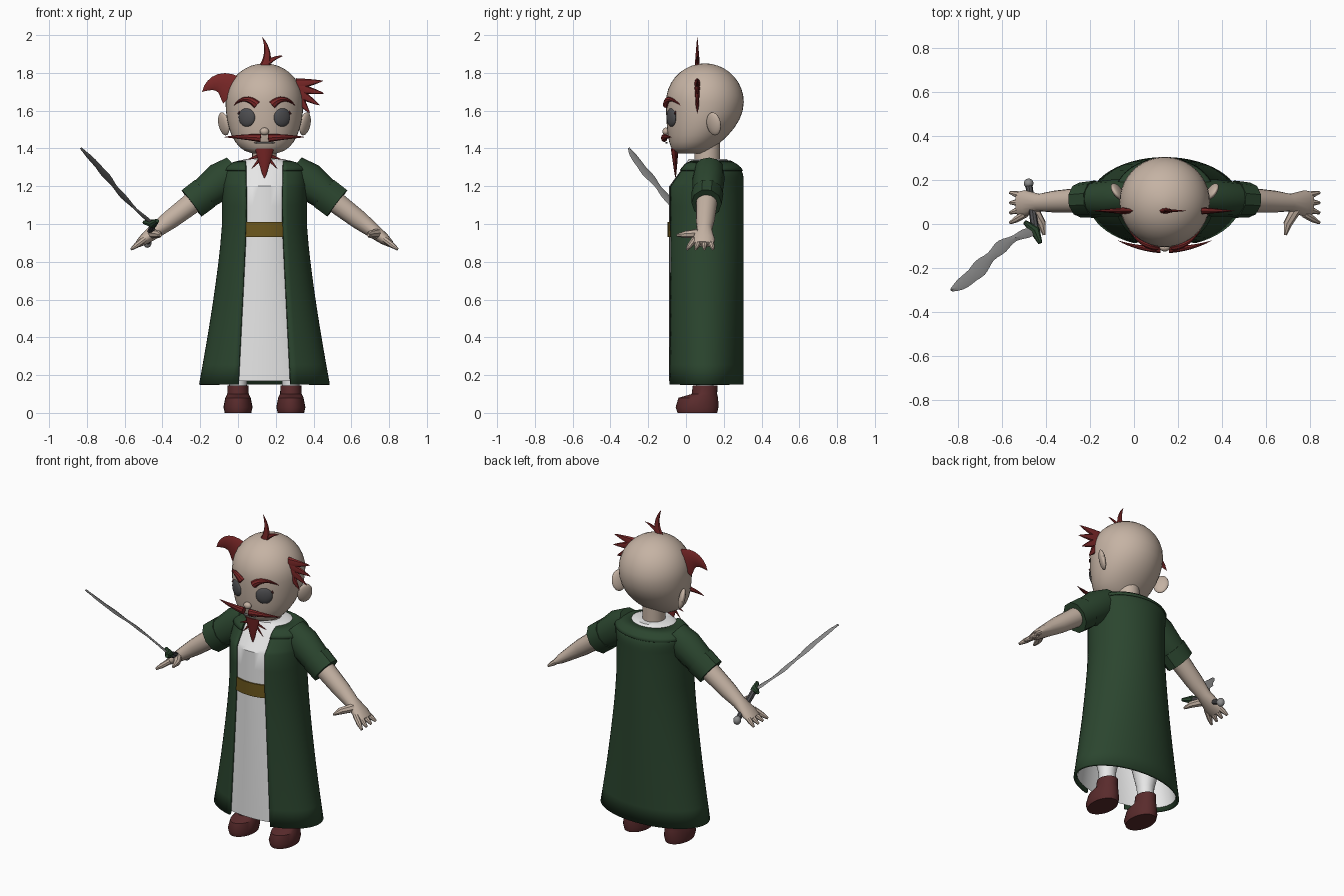
import bpy, bmesh, math
from math import sin, cos, pi, radians
from mathutils import Vector, Euler

default_cube = bpy.data.objects.get("Cube")
if default_cube:
    bpy.data.objects.remove(default_cube, do_unlink=True)

CENTRE_X = 0.14    # the figure's own centre line
made = []


def material(name, *rgb):
    mat = bpy.data.materials.new(name)
    mat.use_nodes = True
    mat.diffuse_color = (*rgb, 1)
    mat.node_tree.nodes["Principled BSDF"].inputs["Base Color"].default_value = (*rgb, 1)
    return mat


skin = material("skin", 0.56, 0.45, 0.37)
green = material("dark green cloth", 0.024, 0.06, 0.028)
white = material("white cloth", 0.8, 0.8, 0.8)
red = material("red hair", 0.19, 0.02, 0.02)
maroon = material("maroon leather", 0.1, 0.024, 0.025)
gold = material("olive gold", 0.15, 0.095, 0.012)
grey = material("eye grey", 0.075, 0.075, 0.08)
steel = material("steel", 0.27, 0.27, 0.27)


def add(name, bm, mat):
    mesh = bpy.data.meshes.new(name)
    bm.to_mesh(mesh)
    bm.free()
    mesh.materials.append(mat)
    ob = bpy.data.objects.new(name, mesh)
    ob.location.x = CENTRE_X
    bpy.context.collection.objects.link(ob)
    made.append(ob)
    return ob


def bridge(name, rings, mat, closed=True, caps=True):
    """Join rows of points with quads."""
    bm = bmesh.new()
    rows = [[bm.verts.new(point) for point in ring] for ring in rings]
    count = len(rows[0])
    for low, high in zip(rows, rows[1:]):
        for j in range(count if closed else count - 1):
            k = (j + 1) % count
            bm.faces.new((low[j], low[k], high[k], high[j]))
    if caps:
        bm.faces.new(rows[0][::-1])
        bm.faces.new(rows[-1])
    return add(name, bm, mat)


def loft(name, levels, mat, x=0, gap=None, caps=True, sides=40):
    """Stacked ellipses (height, half width, front, back), optionally open in front."""
    rings = []
    for z, width, front, back in levels:
        middle, depth = (front + back) / 2, (back - front) / 2
        start = math.asin(gap(z) / width) if gap else 0
        step = (2 * pi - 2 * start) / sides
        turns = [start + step * j for j in range(sides + 1 if gap else sides)]
        rings.append([(x + width * sin(t), middle - depth * cos(t), z) for t in turns])
    return bridge(name, rings, mat, not gap, caps)


def tube(name, points, radii, mat, sides=10, ref=(0, 1, 0)):
    """Tapered tube; each radius is a number or a pair (along ref, across ref)."""
    points = [Vector(p) for p in points]
    last = len(points) - 1
    rings = []
    for i, (point, radius) in enumerate(zip(points, radii)):
        tangent = (points[min(i + 1, last)] - points[max(i - 1, 0)]).normalized()
        u = Vector(ref)
        u = (u - tangent * u.dot(tangent)).normalized()
        v = tangent.cross(u)
        ru, rv = radius if isinstance(radius, tuple) else (radius, radius)
        turns = [2 * pi * j / sides for j in range(sides)]
        rings.append([point + u * ru * cos(t) + v * rv * sin(t) for t in turns])
    return bridge(name, rings, mat)


def spike(name, root, tip, width, bend=(0, 0, 0), thick=0.5):
    """Bowed lock of hair that tapers to a point."""
    root, tip, bend = Vector(root), Vector(tip), Vector(bend)
    steps = [i / 8 for i in range(9)]
    points = [root.lerp(tip, t) + bend * 4 * t * (1 - t) for t in steps]
    sizes = [width * (1.001 - t) ** 0.8 for t in steps]
    return tube(name, points, [(size * thick, size) for size in sizes], red, 8)


def ball(name, place, scale, mat, turn=(0, 0, 0)):
    bm = bmesh.new()
    bmesh.ops.create_uvsphere(bm, u_segments=24, v_segments=14, radius=1)
    bmesh.ops.scale(bm, vec=scale, verts=bm.verts)
    bmesh.ops.rotate(bm, matrix=Euler(turn).to_matrix(), verts=bm.verts)
    bmesh.ops.translate(bm, vec=place, verts=bm.verts)
    return add(name, bm, mat)


# Coat: flared skirt, straight chest, rounded shoulders, open down the front
HEM, CHEST, NECKLINE = 0.15, 1.2, 1.335


def opening(z):
    return 0.1 + 0.047 * max(0, 1 - z)


def garment(z, grow=0):
    flare = 0.15 * max(0, 1 - z) ** 1.3
    round_off = max(0, (z - CHEST) / (NECKLINE - CHEST))
    return (z, 0.225 + grow + flare - 0.095 * round_off ** 8,
            -0.105 - grow + 0.1 * round_off, 0.305 + grow - 0.075 * round_off ** 4)


skirt = [HEM + (CHEST - HEM) * i / 10 for i in range(11)]
shoulders = [CHEST + (NECKLINE - CHEST) * i / 8 for i in range(1, 9)]
coat = loft("coat", [garment(z) for z in skirt + shoulders], green,
            gap=opening, caps=False, sides=48)
collar = loft("collar", [garment(z, 0.008) for z in shoulders[-4:]], green,
              gap=opening, caps=False, sides=48)
for cloth, depth in ((coat, 0.015), (collar, 0.01)):
    shell = cloth.modifiers.new("thickness", "SOLIDIFY")
    shell.thickness, shell.offset = depth, -1

# Inner robe with a round neck, and its belt
robe = [garment(z, -0.016) for z in [HEM + 0.02] + skirt[1:] + shoulders[:-1]]
neckband = [(NECKLINE + 0.01, r, 0.115 - r, 0.115 + r) for r in (0.1, 0.06)]
loft("inner_robe", robe + neckband, white, caps=False)
loft("belt", [garment(z, -0.008) for z in (0.93, 1.01)], gold)

# Neck, and a round skull that narrows to the chin
loft("neck", [(z, 0.065, 0.045, 0.18) for z in (1.25, 1.46)], skin, sides=24)
skull = []
for i in range(17):
    angle = radians(-80 + 10 * i)
    drop, side, face, nape = (0.275, 0.65, 0.2, 2) if angle < 0 else (0.205, 1, 1, 1)
    c = cos(angle)
    skull.append((1.645 + drop * sin(angle), 0.206 * c ** side,
                  0.1 - 0.206 * c ** face, 0.1 + 0.206 * c ** nape))
skull.append((1.85, 0.01, 0.09, 0.11))
loft("head", skull, skin)
ball("nose", (0, -0.107, 1.49), (0.024, 0.018, 0.02), skin)
ball("mouth", (0, -0.103, 1.43), (0.055, 0.006, 0.005), steel)

# Goatee, top tuft, curled horn on one side and a fan of spikes on the other
spike("goatee", (0, -0.06, 1.4), (0, -0.055, 1.24), 0.05, thick=0.4)
spike("top_tuft", (0, 0.06, 1.83), (-0.012, 0.06, 1.99), 0.028, (0.02, 0, 0))
spike("top_tuft_wisp", (0, 0.06, 1.84), (0.1, 0.06, 1.89), 0.018, (0, 0, 0.01))
spike("right_side_tuft", (-0.16, 0.06, 1.7), (-0.33, 0.06, 1.7), 0.085, (0, 0, 0.045), 0.2)
for i in range(4):
    angle = radians(20 - 28 * i)
    spike(f"left_side_tuft_{i + 1}", (0.17, 0.06, 1.74 - 0.02 * i),
          (0.18 + 0.14 * cos(angle), 0.06, 1.71 + 0.14 * sin(angle)), 0.032)

# Everything that is the same on both sides
for side, s in (("left", 1), ("right", -1)):
    # Face
    ball(f"{side}_eye", (s * 0.093, -0.076, 1.565), (0.048, 0.018, 0.05), grey,
         (0, 0, s * radians(27)))
    lid = [radians(20 + 20 * i) for i in range(7)]
    tube(f"{side}_eyelid", [(s * (0.093 + 0.048 * cos(a)), -0.076 - 0.026 * cos(a + 2),
                             1.565 + 0.05 * sin(a)) for a in lid], [0.005] * len(lid), maroon, 6)
    spike(f"{side}_eyebrow", (s * 0.04, -0.105, 1.63), (s * 0.165, -0.025, 1.625), 0.022,
          (0, -0.02, 0.033), 0.8)
    spike(f"{side}_moustache", (s * 0.02, -0.115, 1.455), (s * 0.215, -0.075, 1.46), 0.022,
          (0, -0.01, 0.003), 0.8)
    ball(f"{side}_ear", (s * 0.215, 0.147, 1.53), (0.018, 0.044, 0.062), skin,
         (0, s * radians(12), -s * radians(35)))
    for i, drop in enumerate((0.03, 0.08)):
        spike(f"{side}_beard_wisp_{i + 1}", (0, -0.05, 1.37),
              (s * (0.11 - drop / 2), -0.05, 1.37 - drop), 0.014)

    # Sleeve, turned-back cuff and arm share one straight line
    shoulder, fingertip = Vector((s * 0.2, 0.12, 1.25)), Vector((s * 0.7, 0.09, 0.87))

    def limb(name, stations, mat, sides):
        tube(f"{side}_{name}", [shoulder.lerp(fingertip, t) for t, *_ in stations],
             [tuple(size) for _, *size in stations], mat, sides)

    limb("sleeve", [(-0.1, 0.08, 0.08), (0.05, 0.085, 0.1), (0.24, 0.08, 0.085)], green, 12)
    limb("cuff", [(0.23, 0.085, 0.093), (0.37, 0.08, 0.092)], green, 10)
    limb("arm", [(0.24, 0.06, 0.06), (0.6, 0.05, 0.05), (0.74, 0.04, 0.04),
                 (0.87, 0.06, 0.03), (0.94, 0.055, 0.018)], skin, 16)

    # Spread fingers and thumb
    for i in range(4):
        joints = []
        for t in (0, 0.6, 1):
            joint = shoulder.lerp(fingertip, 0.87 + 0.14 * t)
            joint.y = (0.045 + 0.027 * i) * (1 - t) + (0.005 + 0.046 * i) * t
            joints.append(joint)
        tube(f"{side}_finger_{i + 1}", joints, [0.017, 0.015, 0.007], skin, 8)
    tube(f"{side}_thumb", [(s * 0.6, 0.07, 0.95), (s * 0.56, 0, 0.945), (s * 0.55, -0.05, 0.94)],
         [0.026, 0.02, 0.007], skin, 8)

    # Trouser leg, and a shoe with a round toe and ankle
    loft(f"{side}_leg", [(z, r, 0.1 - r, 0.1 + r) for z, r in
                         ((0.12, 0.045), (0.2, 0.05), (0.5, 0.12))], white, s * 0.14, sides=20)
    loft(f"{side}_shoe", [(0, 0.07, -0.045, 0.165), (0.03, 0.077, -0.055, 0.172),
                          (0.08, 0.067, -0.04, 0.17), (0.1, 0.057, 0.03, 0.165),
                          (0.145, 0.055, 0.036, 0.167)], maroon, s * 0.14, sides=24)

# Wavy sword in the right hand, its grip at an angle to the blade
hilt, pommel = Vector((-0.59, -0.03, 1)), Vector((-0.62, 0.185, 0.9))
along = Vector((-0.39, -0.26, 0.4))
unit, grip = along.normalized(), pommel - hilt
across = (grip - unit * grip.dot(unit)).normalized()
flat = across.cross(unit)
blade = []
for i in range(21):
    t = i / 20
    half = (0.016 + 0.024 * t + 0.006 * sin(22 * t)) * min(1, 0.2 + 4 * (1 - t))
    spine = hilt + along * t + across * (0.03 * sin(pi * t * 1.6) * (1 - t / 2))
    edge, ridge = across * half, flat * 0.006
    blade.append([spine + edge, spine - ridge, spine - edge, spine + ridge])
bridge("sword_blade", blade, steel)
tube("sword_guard", [hilt + across * k + unit * abs(k) / 3 for k in (-0.06, 0, 0.06)],
     [0.01, 0.024, 0.01], green, 8, flat)
tube("sword_handle", [hilt, pommel], [0.018, 0.016], grey, 8, (0, 0, 1))
ball("sword_pommel", pommel, (0.022, 0.022, 0.026), steel)

# Smooth shading with sharp edges kept
bpy.ops.object.select_all(action="DESELECT")
for ob in made:
    ob.select_set(True)
bpy.context.view_layer.objects.active = coat
bpy.ops.object.shade_smooth_by_angle(angle=radians(35))
